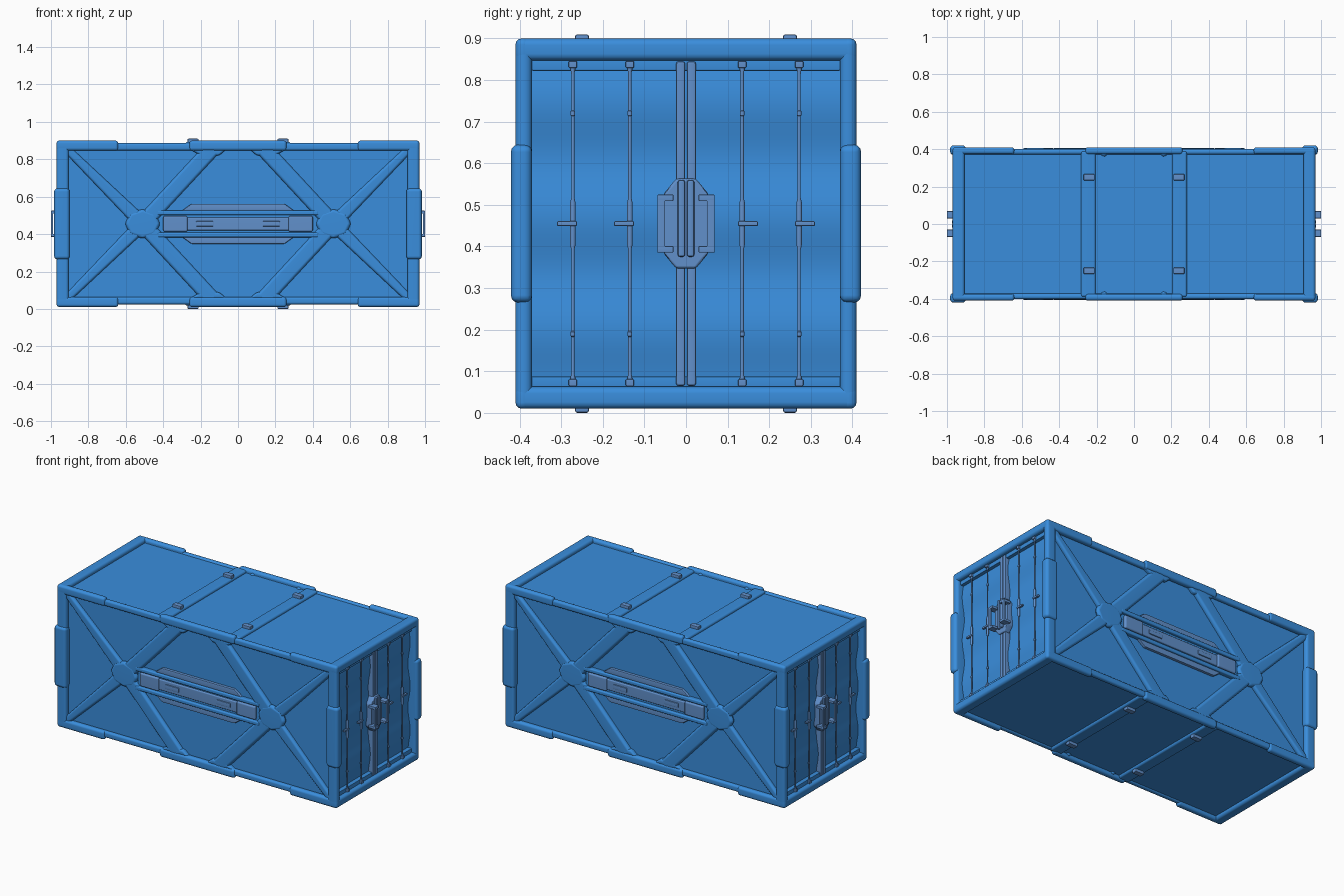
import bpy, bmesh, math
from mathutils import Vector

if "Cube" in bpy.data.objects:
    bpy.data.objects.remove(bpy.data.objects["Cube"], do_unlink=True)

MID = 0.455  # height of the container's plane of symmetry


def material(name, rgb):
    m = bpy.data.materials.new(name)
    m.use_nodes = True
    m.diffuse_color = (*rgb, 1)
    m.node_tree.nodes["Principled BSDF"].inputs["Base Color"].default_value = (*rgb, 1)
    return m


BLUE = material("container blue", (0.042, 0.27, 0.72))
STEEL = material("blue grey steel", (0.12, 0.28, 0.60))


def finish(name, bm, mat, mirror):
    """Mirror the geometry over the listed axes and make an object."""
    for axis in mirror:
        scale = Vector((1, 1, 1))
        scale["xyz".index(axis)] = -1
        geom = bmesh.ops.duplicate(bm, geom=bm.verts[:] + bm.edges[:] + bm.faces[:])["geom"]
        bmesh.ops.scale(bm, vec=scale, verts=[g for g in geom if isinstance(g, bmesh.types.BMVert)])
        bmesh.ops.reverse_faces(bm, faces=[g for g in geom if isinstance(g, bmesh.types.BMFace)])
    mesh = bpy.data.meshes.new(name)
    bm.to_mesh(mesh)
    bm.free()
    mesh.materials.append(mat)
    for p in mesh.polygons:
        p.use_smooth = True
    mesh.set_sharp_from_angle(angle=math.radians(40))
    ob = bpy.data.objects.new(name, mesh)
    ob.location.z = MID
    bpy.context.collection.objects.link(ob)
    mod = ob.modifiers.new("Weighted normals", 'WEIGHTED_NORMAL')
    mod.keep_sharp = True
    return ob


def solid(name, outline, axis, lo, hi, mat=BLUE, mirror="", bevel=0.0, seg=3):
    """Extrude a flat outline along an axis from lo to hi, with rounded edges."""
    bm = bmesh.new()
    i = "xyz".index(axis)

    def ring(depth):
        verts = []
        for p in outline:
            co = list(p)
            co.insert(i, depth)
            verts.append(bm.verts.new(co))
        return verts

    a, b = ring(lo), ring(hi)
    bm.faces.new(a)
    bm.faces.new(b)
    n = len(outline)
    for k in range(n):
        bm.faces.new((a[k], a[(k + 1) % n], b[(k + 1) % n], b[k]))
    bmesh.ops.recalc_face_normals(bm, faces=bm.faces[:])
    if bevel:
        bmesh.ops.bevel(bm, geom=bm.edges[:], offset=bevel, segments=seg,
                        profile=0.5, affect='EDGES', clamp_overlap=True)
    return finish(name, bm, mat, mirror)


def box(name, x, y, z, mat=BLUE, mirror="", bevel=0.0, seg=3):
    outline = [(x[0], y[0]), (x[1], y[0]), (x[1], y[1]), (x[0], y[1])]
    return solid(name, outline, 'z', z[0], z[1], mat, mirror, bevel, seg)


def bar_outline(p, q, wp, wq):
    """Tapered bar between two points, as a four-sided outline."""
    p, q = Vector(p), Vector(q)
    side = (q - p).orthogonal().normalized()
    return [tuple(v) for v in (p + side * wp / 2, p - side * wp / 2,
                               q - side * wq / 2, q + side * wq / 2)]


def lathe(name, profile, x, y, mat, mirror, sides=10):
    """Turned vertical rod from (radius, height) pairs."""
    bm = bmesh.new()
    rings = []
    for r, z in profile:
        rings.append([bm.verts.new((x + r * math.cos(math.tau * k / sides),
                                    y + r * math.sin(math.tau * k / sides), z))
                      for k in range(sides)])
    for a, b in zip(rings, rings[1:]):
        for k in range(sides):
            j = (k + 1) % sides
            bm.faces.new((a[k], a[j], b[j], b[k]))
    bm.faces.new(rings[0][::-1])
    bm.faces.new(rings[-1])
    return finish(name, bm, mat, mirror)


# Body with recessed flat panels
box("body_panels", (-0.915, 0.915), (-0.38, 0.38), (-0.422, 0.422))

# Outer frame
box("long_rails", (-0.95, 0.95), (0.372, 0.402), (0.392, 0.431), mirror="yz", bevel=0.012)
box("rail_end_sleeves", (0.64, 0.97), (0.373, 0.41), (0.391, 0.445), mirror="xyz", bevel=0.015)
box("rail_middle_sleeves", (-0.26, 0.26), (0.373, 0.41), (0.391, 0.445), mirror="yz", bevel=0.015)
box("end_crossbeams", (0.905, 0.97), (-0.405, 0.405), (0.392, 0.445), mirror="xz", bevel=0.016)
box("corner_posts", (0.905, 0.97), (0.37, 0.41), (-0.44, 0.44), mirror="xy", bevel=0.016)
box("post_sleeves", (0.9, 0.983), (0.37, 0.421), (-0.19, 0.19), mirror="xy", bevel=0.018)
box("roof_and_floor_beams", (0.205, 0.283), (-0.39, 0.39), (0.40, 0.437), mirror="xz", bevel=0.012)
box("beam_clips", (0.21, 0.27), (0.233, 0.267), (0.42, 0.455), STEEL, "xyz", 0.006, 2)

# Cross bracing on the long sides
NODE = (0.51, 0)
solid("outer_braces", bar_outline((0.935, 0.42), NODE, 0.04, 0.075), 'y', 0.36, 0.402,
      mirror="xyz", bevel=0.014)
solid("inner_braces", bar_outline((0.13, 0.41), NODE, 0.085, 0.085), 'y', 0.36, 0.404,
      mirror="xyz", bevel=0.016)
solid("brace_hubs", [(NODE[0] + 0.095 * math.cos(math.tau * k / 8),
                      0.08 * math.sin(math.tau * k / 8)) for k in range(8)],
      'y', 0.37, 0.406, mirror="xy", bevel=0.02)
solid("brace_gussets", [(0.06, 0.4), (0.1, 0.365), (0.2, 0.365), (0.26, 0.4)], 'y', 0.36, 0.404,
      mirror="xyz", bevel=0.012)

# Carrying handle on the long sides
box("handle_rails", (-0.43, 0.43), (0.36, 0.406), (0.047, 0.072), mirror="yz", bevel=0.007)
box("handle_backing", (-0.42, 0.42), (0.36, 0.388), (-0.055, 0.055), mirror="y")
box("handle_end_blocks", (0.27, 0.40), (0.37, 0.405), (-0.042, 0.042), STEEL, "xy", 0.009)
box("handle_bar", (-0.275, 0.275), (0.37, 0.396), (-0.035, 0.035), STEEL, "y", 0.008)
box("handle_grips", (0.13, 0.225), (0.38, 0.402), (-0.014, 0.014), STEEL, "xy", 0.005, 2)
solid("handle_guard_plates", [(-0.3, 0.07), (0.3, 0.07), (0.25, 0.107), (-0.25, 0.107)],
      'y', 0.37, 0.396, STEEL, "yz", 0.007, 2)


# Gently corrugated door sheets
def door_sheets():
    bm = bmesh.new()
    rows = 64
    last = None
    for k in range(rows + 1):
        z = -0.4 + 0.8 * k / rows
        x = 0.925 + 0.008 * math.sin(math.tau * (z + 0.325) / 0.275)
        row = [bm.verts.new((x, y, z)) for y in (-0.38, 0.38)]
        if last:
            bm.faces.new((last[0], last[1], row[1], row[0]))
        last = row
    finish("door_sheets", bm, BLUE, "x")


door_sheets()
box("door_lips", (0.9, 0.945), (-0.372, 0.372), (0.367, 0.395), mirror="xz", bevel=0.005, seg=2)

# Door seam and latch
box("door_seam_strips", (0.915, 0.952), (0.002, 0.024), (-0.39, 0.39), STEEL, "xy", 0.006, 2)
solid("latch_plate", [(-0.024, -0.108), (0.024, -0.108), (0.055, -0.07), (0.055, 0.07),
                      (0.024, 0.108), (-0.024, 0.108), (-0.055, 0.07), (-0.055, -0.07)],
      'x', 0.92, 0.962, STEEL, "x", 0.007, 2)
box("latch_core", (0.95, 0.974), (0.002, 0.02), (-0.08, 0.105), STEEL, "xy", 0.006, 2)
box("latch_handle_arms", (0.95, 1.0), (0.03, 0.069), (0.054, 0.07), STEEL, "xyz", 0.003, 2)
box("latch_handle_grips", (0.988, 1.0), (0.05, 0.069), (-0.066, 0.066), STEEL, "xy", 0.003, 2)

# Locking rods with collars, end brackets and levers
half = [(0.007, 0), (0.007, 0.05), (0.004, 0.062), (0.004, 0.258), (0.006, 0.26),
        (0.006, 0.27), (0.004, 0.272), (0.004, 0.36), (0.007, 0.375), (0.007, 0.39)]
rod = [(r, -z) for r, z in half[:0:-1]] + half
for label, y in (("inner", 0.135), ("outer", 0.272)):
    lathe(label + "_locking_rods", rod, 0.947, y, STEEL, "xy")
    box(label + "_rod_brackets", (0.92, 0.958), (y - 0.01, y + 0.01), (0.374, 0.391),
        STEEL, "xyz", 0.003, 2)
    box(label + "_rod_levers", (0.943, 0.957), (y - 0.01, y + 0.038), (-0.006, 0.006),
        STEEL, "xy", 0.003, 2)
